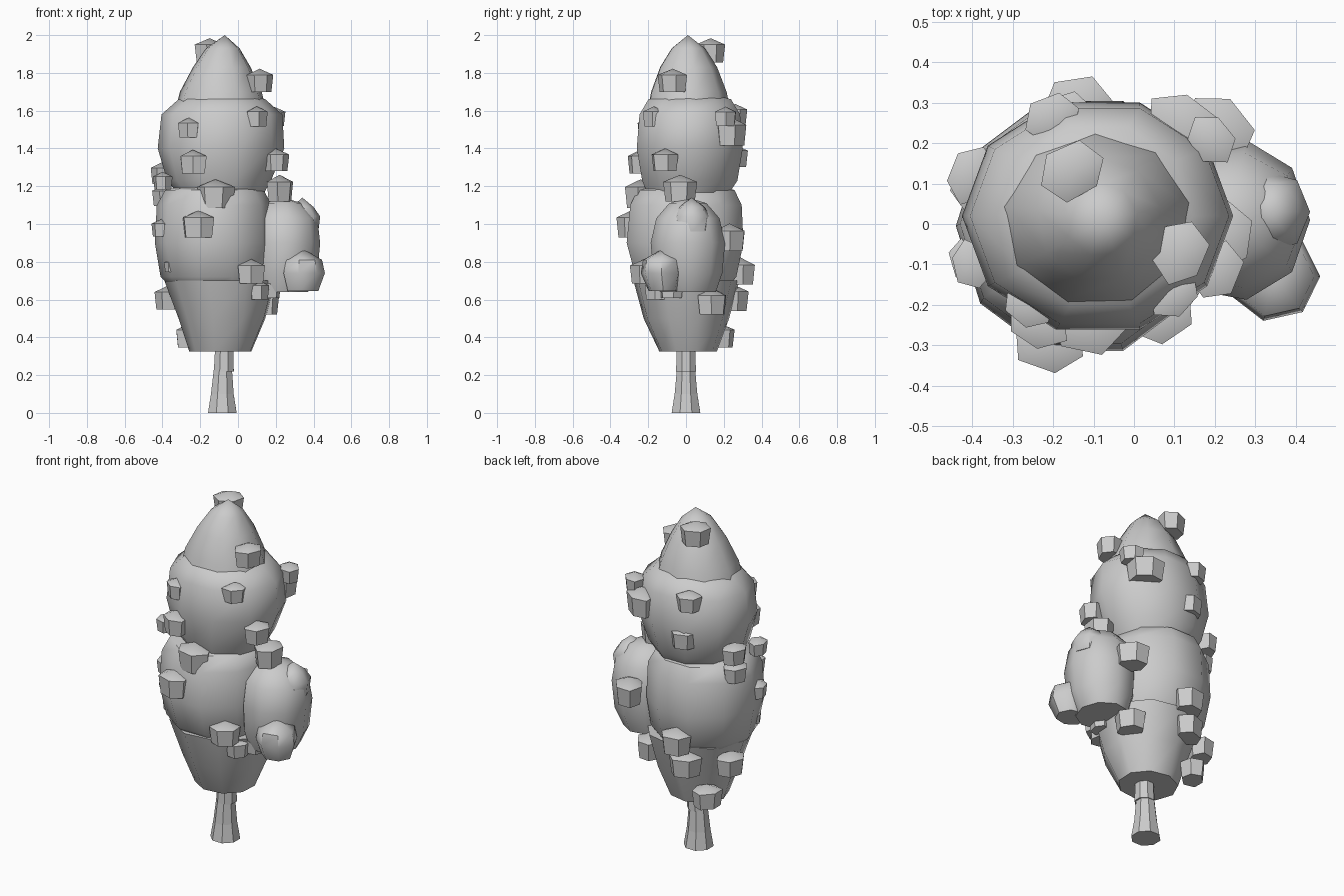
import bpy, bmesh, math, random

random.seed(4)


def loft(name, rings, sides=8, apex=None, turn=0.0, jitter=0.0, smooth=None):
    """Stack of elliptical rings (x, y, z, rx, ry), flat base, optional pointed top."""
    bm = bmesh.new()
    wob = [1 + random.uniform(-jitter, jitter) for _ in range(sides)]
    loops = []
    for x, y, z, rx, ry in rings:
        loops.append([bm.verts.new((
            x + rx * wob[i] * math.cos(turn + 2 * math.pi * i / sides),
            y + ry * wob[i] * math.sin(turn + 2 * math.pi * i / sides), z))
            for i in range(sides)])
    bm.faces.new(loops[0][::-1])
    for a, b in zip(loops, loops[1:]):
        for i in range(sides):
            j = (i + 1) % sides
            bm.faces.new((a[i], a[j], b[j], b[i]))
    if apex:
        tip = bm.verts.new(apex)
        for i in range(sides):
            bm.faces.new((loops[-1][i], loops[-1][(i + 1) % sides], tip))
    else:
        bm.faces.new(loops[-1])
    mesh = bpy.data.meshes.new(name)
    bm.to_mesh(mesh)
    bm.free()
    ob = bpy.data.objects.new(name, mesh)
    bpy.context.collection.objects.link(ob)
    if smooth:
        bpy.ops.object.select_all(action='DESELECT')
        ob.select_set(True)
        bpy.context.view_layer.objects.active = ob
        bpy.ops.object.shade_smooth_by_angle(angle=math.radians(smooth))
    return ob


# Trunk with a slightly wider collar
loft("trunk", [(-.083, 0, 0, .082, .082), (-.083, 0, .1, .065, .065),
               (-.08, 0, .23, .052, .052)], 8, turn=.39)
loft("trunk_collar", [(-.075, 0, .22, .057, .057), (-.072, 0, .4, .05, .05)], 8, turn=.39)

# Foliage tiers, bottom to top
loft("lower_foliage", [(-.09, .01, .325, .168, .155), (-.08, 0, .5, .235, .23),
                       (-.09, 0, .7, .3, .285)], 9, turn=.3, smooth=50)
loft("middle_foliage", [(-.11, 0, .66, .24, .23), (-.12, 0, .72, .29, .28),
                        (-.125, -.005, .9, .315, .325), (-.125, 0, 1.1, .305, .31),
                        (-.125, 0, 1.18, .26, .27)], 10, (-.12, 0, 1.24), smooth=50)
loft("upper_foliage", [(-.09, .01, 1.15, .22, .22), (-.1, .02, 1.23, .275, .265),
                       (-.09, .02, 1.4, .335, .295), (-.085, .02, 1.58, .32, .28),
                       (-.085, .02, 1.66, .23, .23)], 10, (-.08, .02, 1.72), smooth=50)
loft("top_foliage", [(-.09, .01, 1.58, .25, .23), (-.09, .01, 1.7, .22, .205),
                     (-.085, .01, 1.83, .155, .155), (-.08, .01, 1.93, .09, .09)],
     9, (-.07, .01, 2), turn=.2, smooth=50)
loft("side_foliage", [(.23, .01, .64, .14, .15), (.24, .01, .74, .18, .185),
                      (.245, .01, .9, .19, .2), (.24, .01, 1.03, .18, .17),
                      (.24, .01, 1.11, .1, .1)], 9, (.24, .01, 1.14), smooth=50)
loft("side_bump_low", [(.34, -.12, .645, .085, .08), (.345, -.13, .74, .115, .112),
                       (.345, -.13, .81, .1, .1)], 7, (.34, -.12, .87), smooth=50)
loft("side_bump_high", [(.35, .03, .96, .075, .09), (.35, .03, 1.04, .085, .1),
                        (.34, .03, 1.09, .06, .07)], 7, (.34, .03, 1.14), smooth=50)

# Leaf clumps (x, y, z, radius): flat-bottomed hexagons, wider along the foliage
clumps = [
    (-.15, .13, 1.92, .075), (.115, -.07, 1.76, .073), (.1, -.17, 1.57, .062),
    (-.26, -.2, 1.51, .062), (-.24, -.24, 1.33, .074), (-.4, .12, 1.27, .068),
    (.2, -.11, 1.34, .07), (.22, -.03, 1.19, .083), (-.12, -.24, 1.16, .09),
    (-.21, -.29, 1.0, .085), (-.405, -.09, .98, .055), (-.35, -.14, .78, .04),
    (.07, -.22, .75, .075), (-.37, .11, .61, .075), (-.26, .18, .41, .075),
    (.11, -.16, .65, .06), (.17, -.08, .66, .06), (.12, .24, 1.49, .088),
    (.21, .23, .93, .085), (-.2, .26, 1.58, .066), (-.17, .26, 1.36, .07),
    (-.14, .29, .75, .084), (-.17, .25, .61, .082), (.14, .14, .59, .08),
    (-.39, .1, 1.15, .065), (-.4, -.1, 1.23, .055), (.19, .21, 1.57, .06)]
for n, (x, y, z, r) in enumerate(clumps, 1):
    clump = loft(f"leaf_clump_{n:02d}",
                 [(0, 0, -.85 * r, .86 * r, .86 * r), (0, 0, .4 * r, r, r)],
                 6, (0, 0, .85 * r), turn=.5, jitter=.07, smooth=35)
    clump.location = (x, y, z)
    clump.rotation_euler.z = math.atan2(y, x + .09)
    clump.scale = (.93, 1.12, 1)
